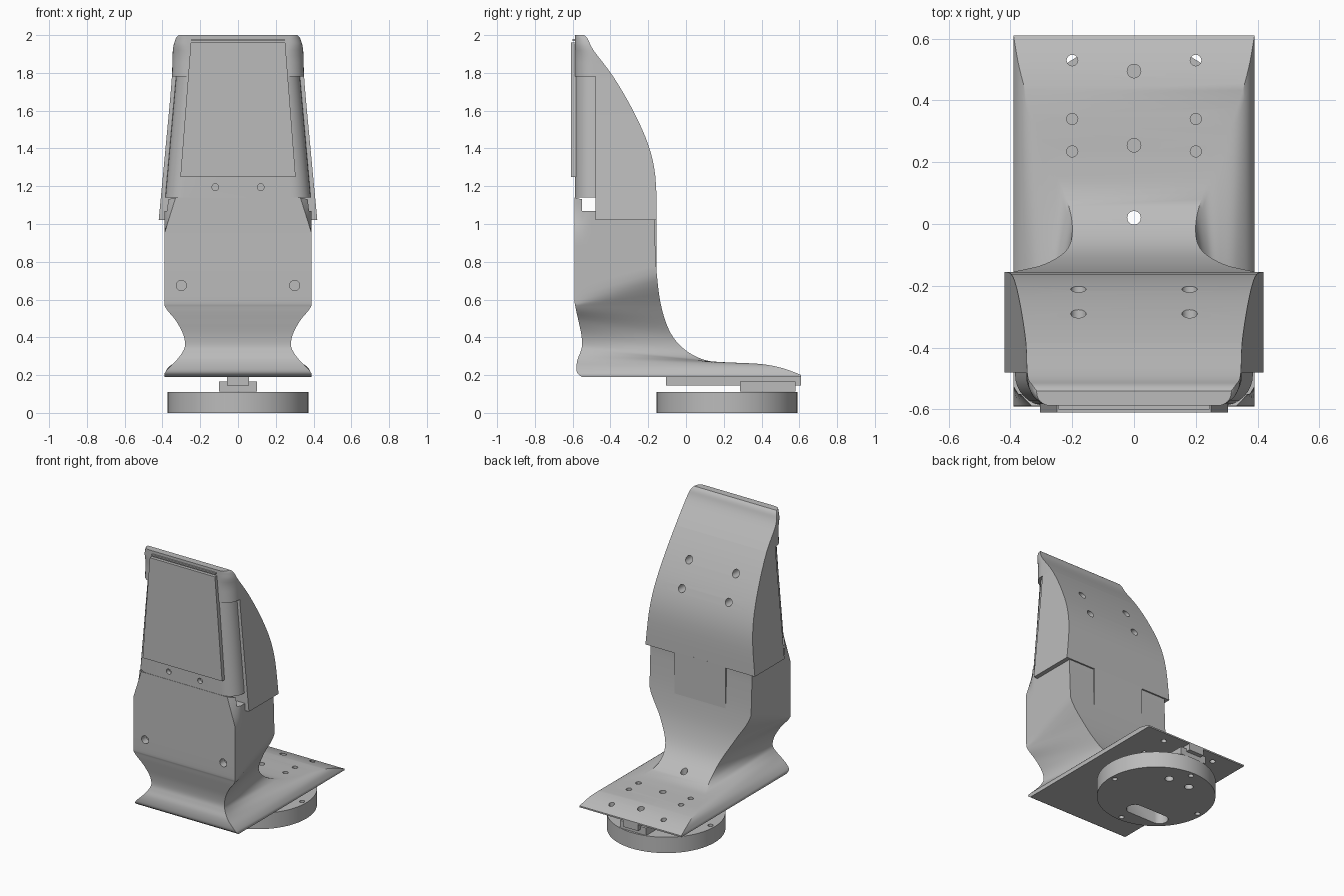
import bpy, bmesh, math
from mathutils import Matrix

old = bpy.data.objects.get("Cube")
if old:
    bpy.data.objects.remove(old, do_unlink=True)

grey = bpy.data.materials.new("plain_grey")
grey.use_nodes = True
TONE = (0.5, 0.5, 0.5, 1)
grey.diffuse_color = TONE
grey.node_tree.nodes["Principled BSDF"].inputs["Base Color"].default_value = TONE
parts = []


def finish(name, bm):
    """Turn a bmesh into a named object with the shared material."""
    bmesh.ops.recalc_face_normals(bm, faces=bm.faces)
    mesh = bpy.data.meshes.new(name)
    bm.to_mesh(mesh)
    bm.free()
    obj = bpy.data.objects.new(name, mesh)
    bpy.context.collection.objects.link(obj)
    mesh.materials.append(grey)
    parts.append(obj)
    return obj


def loft(name, rings):
    """Bridge closed rings of equal length and cap both ends."""
    bm = bmesh.new()
    loops = [[bm.verts.new(p) for p in ring] for ring in rings]
    count = len(loops[0])
    for low, high in zip(loops, loops[1:]):
        for i in range(count):
            k = (i + 1) % count
            bm.faces.new((low[i], low[k], high[k], high[i]))
    bm.faces.new(loops[0][::-1])
    bm.faces.new(loops[-1])
    return finish(name, bm)


def box(name, x, y, z):
    """Box from half width x and (min, max) ranges y and z."""
    corners = ((-x, y[0]), (x, y[0]), (x, y[1]), (-x, y[1]))
    return loft(name, [[(a, b, h) for a, b in corners] for h in z])


def spline(rows, steps):
    """Smooth curve through rows of numbers."""
    out = []
    pad = [rows[0]] + rows + [rows[-1]]
    for a, b, c, d in zip(pad, pad[1:], pad[2:], pad[3:]):
        for s in range(steps):
            t = s / steps
            out.append([q + 0.5 * t * (r - p + t * (2 * p - 5 * q + 4 * r - u
                        + t * (3 * (q - r) + u - p)))
                        for p, q, r, u in zip(a, b, c, d)])
    out.append(rows[-1])
    return out


def rod(bm, centre, radius, length, axis="Z", sides=24):
    turn = Matrix.Rotation(math.pi / 2, 4, "X") if axis == "Y" else Matrix()
    bmesh.ops.create_cone(bm, cap_ends=True, segments=sides, radius1=radius,
                          radius2=radius, depth=length,
                          matrix=Matrix.Translation(centre) @ turn)


def cut(obj, rods):
    """Drill a list of rods out of an object."""
    bm = bmesh.new()
    for args in rods:
        rod(bm, *args)
    carve(obj, finish("cutter", bm))


def carve(obj, cutter):
    parts.remove(cutter)
    cutter.hide_render = True
    mod = obj.modifiers.new("cut", "BOOLEAN")
    mod.operation = "DIFFERENCE"
    mod.solver = "EXACT"
    mod.object = cutter
    bpy.context.view_layer.objects.active = obj
    bpy.ops.object.modifier_apply(modifier=mod.name)
    bpy.data.objects.remove(cutter, do_unlink=True)


# Stand: ruled rows from front edge (y, z, half width) to back edge (y, z, half width)
stand_rows = [
    (-.55, .19, .39, .61, .19, .39),
    (-.575, .21, .388, .61, .2, .39),
    (-.58, .24, .365, .5, .24, .37),
    (-.575, .28, .325, .38, .26, .335),
    (-.56, .32, .295, .2, .268, .27),
    (-.55, .36, .28, .1, .28, .225),
    (-.555, .42, .292, 0, .33, .2),
    (-.57, .49, .33, -.08, .42, .215),
    (-.585, .56, .385, -.13, .56, .29),
    (-.59, .62, .39, -.155, .74, .39),
    (-.59, .95, .39, -.165, .95, .39),
    (-.59, 1.14, .39, -.165, 1.04, .39),
]
COLS = 20
rings = []
for yf, zf, wf, yb, zb, wb in spline(stand_rows, 5):
    side = []
    for j in range(COLS + 1):
        t = j / COLS
        z = max(.19, zf + (zb - zf) * t)
        chamfer = .06 * max(0, 1 - t / .15) * max(0, (z - .95) / .19)
        side.append((min(.39, wf + (wb - wf) * t) - chamfer,
                     min(.61, yf + (yb - yf) * t), z))
    rings.append(side + [(-x, y, z) for x, y, z in reversed(side)])
stand = loft("stand_and_foot", rings)

# Screw holes in the foot and the front of the stand
drill = [((0, y, .25), .022, .3) for y in (.02, .255, .495)]
for s in (-1, 1):
    drill += [((s * .2, y, .25), .018, .3) for y in (.235, .34, .53)]
    drill.append(((s * .3, -.59, .675), .027, .1, "Y"))
cut(stand, drill)

# Slit under the front panel, open from side to side
carve(stand, box("slit", .6, (-.55, -.47), (1.07, 1.2)))

# Tongue running down the back
box("back_tongue", .195, (-.2, -.155), (.68, 1.03))


def section(z, front, back, w, r):
    """Outline with rounded front corners."""
    half = [(w, back, z)]
    for i in range(9 if r else 1):
        a = i * math.pi / 16
        half.append((w - r + r * math.cos(a), front + r - r * math.sin(a), z))
    return half + [(-x, y, h) for x, y, h in reversed(half)]


# Cover: height, back position and half width
cover = spline([(1.02, -.155, .42), (1.25, -.162, .398), (1.42, -.2, .382),
                (1.6, -.28, .365), (1.78, -.385, .35), (1.92, -.49, .345),
                (1.98, -.52, .33), (2, -.54, .315)], 4)
FRONT = -.588
rear = loft("rear_cover", [section(z, -.48, b, w, 0) for z, b, w in cover[:17]])
loft("cover_cap", [section(z, FRONT, b, w, min(.1, .9 * (b - FRONT)))
                   for z, b, w in cover[16:]])
cut(rear, [((s * .18, y, z), .025, .14, "Y")
           for s in (-1, 1) for y, z in ((-.29, 1.62), (-.21, 1.45))])

# Inset front panel with rounded corners and two screw holes
panel = loft("front_panel", [section(1.14, FRONT, -.3, .385, .1),
                             section(1.78, FRONT, -.42, .328, .1)])
cut(panel, [((s * .12, FRONT, 1.195), .018, .06, "Y") for s in (-1, 1)])

# Raised front plate, narrower at the top
loft("front_plate", [section(z, -.61, -.58, w, 0) for z, w in ((1.25, .305), (1.96, .25))])
box("front_plate_lip", .245, (-.6, -.58), (1.97, 1.98))

# Round base with slot and screw holes
MID = .217
bm = bmesh.new()
rod(bm, (0, MID, .055), .373, .11, "Z", 64)
base = finish("round_base", bm)
drill = [((x, y, .05), .017, .3) for x, y in
         ((.34, MID), (-.34, MID), (0, MID + .34), (0, MID - .34))]
drill += [((s * .08, .44, 0), .028, .1) for s in (-1, 1)]
cut(base, drill)
slot = []
for i in range(24):
    a = math.tau * (i + .5) / 24
    slot.append((.055 * math.cos(a) - (.2 if math.cos(a) < 0 else 0), .055 * math.sin(a)))
carve(base, loft("slot", [[(x, y + .01, z) for x, y in slot] for z in (-.1, .2)]))

# Rail and slider between base and foot
rail = box("rail", .057, (-.105, .61), (.145, .19))
cut(rail, [((0, .02, .17), .022, .2)])
box("slider", .1, (.285, .58), (.113, .165))

# Smooth curved faces, keep hard edges
bpy.ops.object.select_all(action="DESELECT")
for obj in parts:
    obj.select_set(True)
bpy.context.view_layer.objects.active = stand
bpy.ops.object.shade_smooth_by_angle(angle=math.radians(30))
